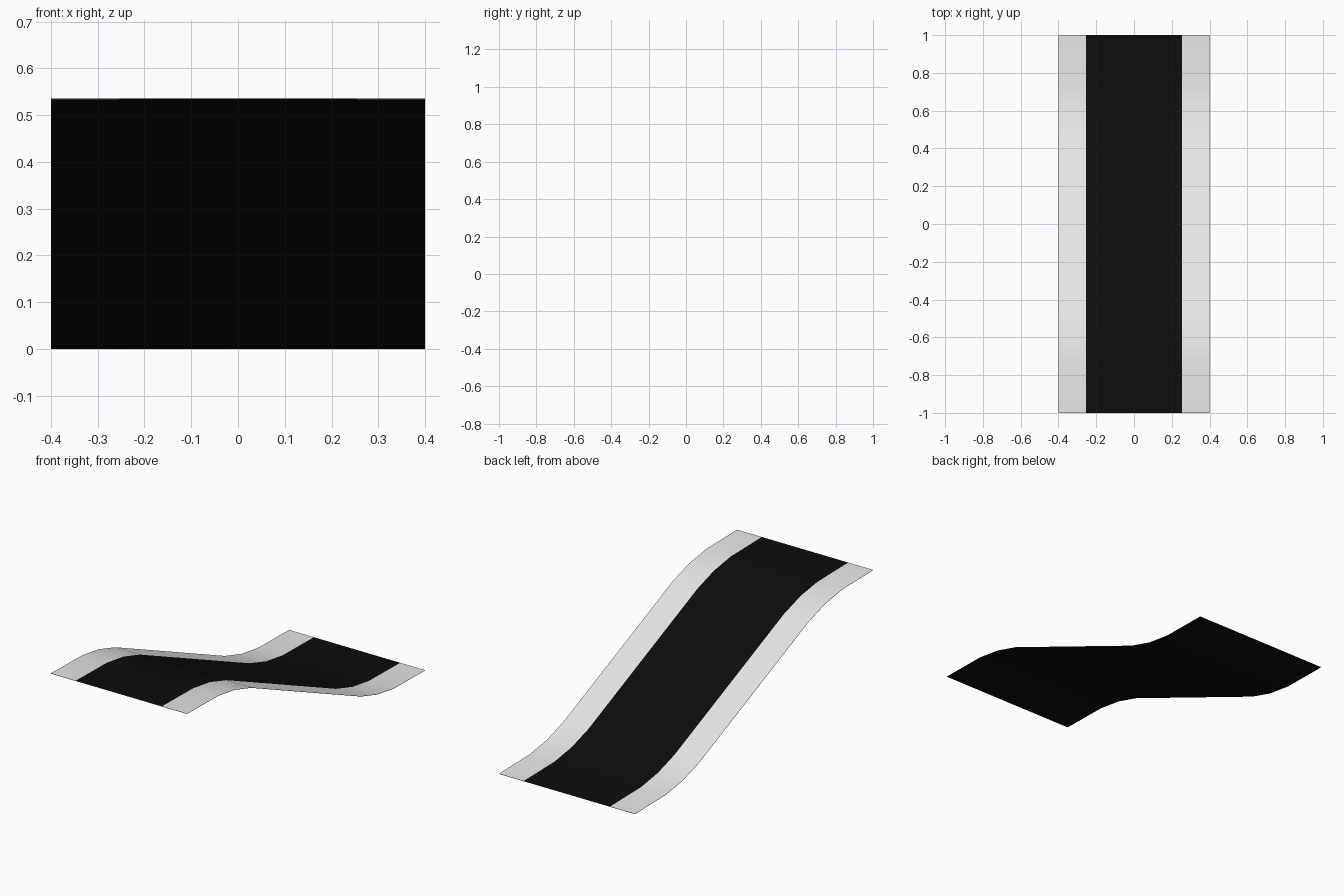
import bpy
import bmesh

if "Cube" in bpy.data.objects:
    bpy.data.objects.remove(bpy.data.objects["Cube"])


def material(name, color):
    m = bpy.data.materials.new(name)
    m.diffuse_color = (*color, 1)
    m.use_nodes = True
    m.node_tree.nodes["Principled BSDF"].inputs["Base Color"].default_value = m.diffuse_color
    return m


grey = material("light_grey", (0.8, 0.8, 0.8))
black = material("asphalt_black", (0.004, 0.004, 0.004))

# S-shaped side profile (y, z): lower half, mirrored through the centre
H = 0.535
GAP = 0.002
lower = [(1.0, 0.0), (0.74, 0.004), (0.60, 0.025), (0.46, 0.068)]
profile = lower + [(-y, H - z) for y, z in reversed(lower)]


def sheet(name, x0, x1, mat, facing_up=True):
    """Sweep the profile across x0..x1 as a thin smooth sheet."""
    bm = bmesh.new()
    rows = []
    for y, z in profile:
        zz = z * (H - GAP) / H + (GAP if facing_up else 0)
        rows.append([bm.verts.new((x, y, zz)) for x in (x0, x1)])
    for a, b in zip(rows, rows[1:]):
        f = bm.faces.new((a[0], b[0], b[1], a[1]))
        f.smooth = True
        f.normal_update()
        if (f.normal.z > 0) != facing_up:
            f.normal_flip()
    me = bpy.data.meshes.new(name)
    bm.to_mesh(me)
    bm.free()
    me.materials.append(mat)
    ob = bpy.data.objects.new(name, me)
    bpy.context.collection.objects.link(ob)
    return ob


# road surface, two side walks, dark underside
sheet("road_surface", -0.254, 0.254, black)
sheet("left_sidewalk", -0.4, -0.254, grey)
sheet("right_sidewalk", 0.254, 0.4, grey)
sheet("underside", -0.4, 0.4, black, facing_up=False)
